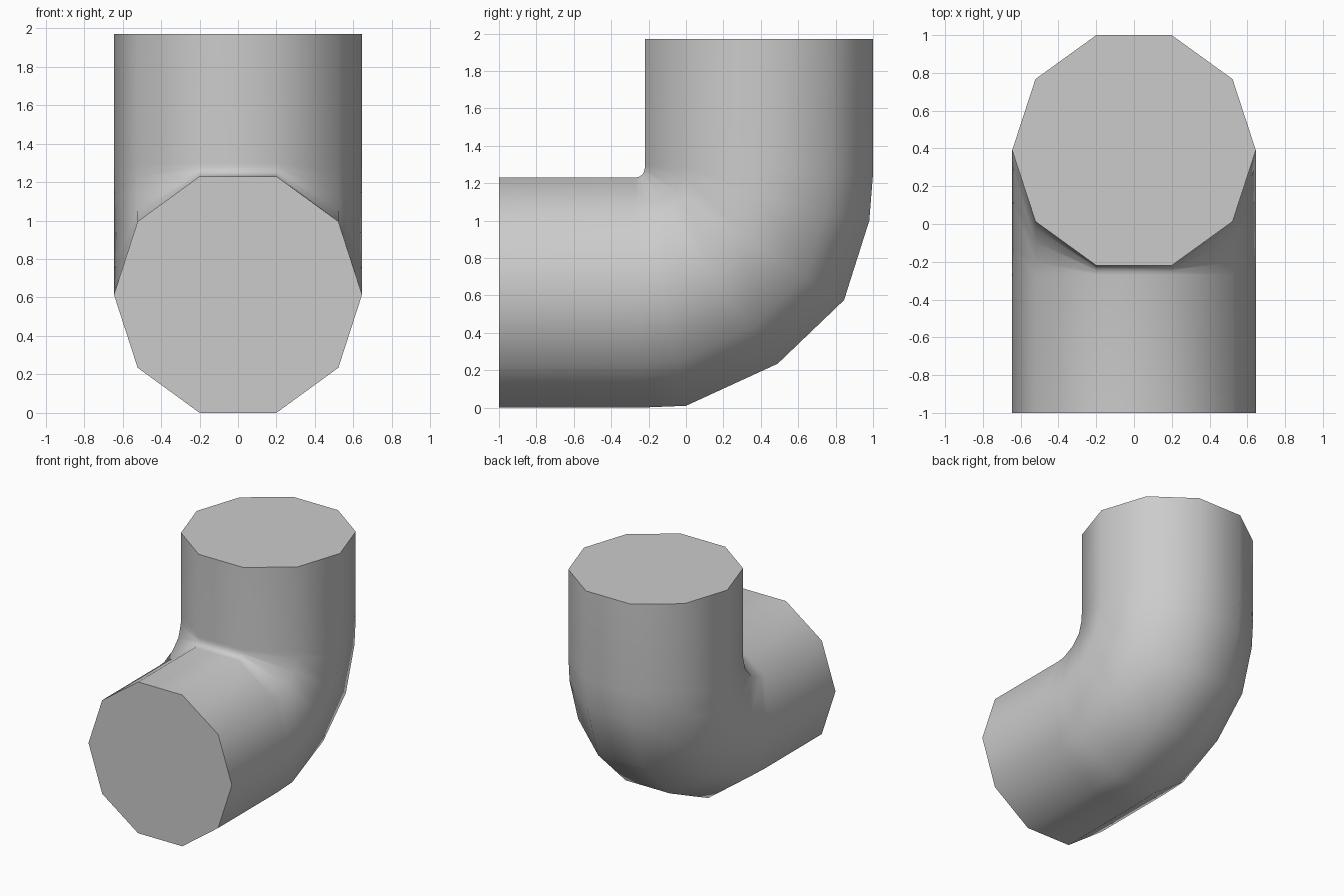
import bpy, bmesh, math
from mathutils import Vector

cube = bpy.data.objects.get("Cube")
if cube:
    bpy.data.objects.remove(cube, do_unlink=True)

SIDES = 10
RADIUS = 0.645

# Plain grey material
grey = bpy.data.materials.new("plain grey")
grey.use_nodes = True
colour = (0.6, 0.6, 0.6, 1)
grey.diffuse_color = colour
grey.node_tree.nodes["Principled BSDF"].inputs["Base Color"].default_value = colour

# Each section of the elbow: inner point and outer point as (y, z)
sections = [
    ((-1.00, 1.23), (-1.00, 0.00)),
    ((-0.27, 1.23), (-0.25, 0.00)),
    ((-0.25, 1.235), (0.00, 0.01)),
    ((-0.235, 1.245), (0.49, 0.235)),
    ((-0.225, 1.26), (0.845, 0.575)),
    ((-0.22, 1.28), (0.98, 1.00)),
    ((-0.22, 1.30), (1.00, 1.25)),
    ((-0.22, 1.97), (1.00, 1.97)),
]


def add_ring(bm, inner, outer):
    """Ten-sided section spanning the inner and outer edge of the bend."""
    inner, outer = Vector((0, *inner)), Vector((0, *outer))
    flat = math.cos(math.pi / SIDES)
    ring = []
    for i in range(SIDES):
        a = math.tau * i / SIDES
        co = inner.lerp(outer, 0.5 - 0.5 * math.sin(a) / flat)
        co.x = RADIUS * math.cos(a)
        ring.append(bm.verts.new(co))
    return ring


# Pipe elbow with closed ends
bm = bmesh.new()
rings = [add_ring(bm, *s) for s in sections]
for a, b in zip(rings, rings[1:]):
    for i in range(SIDES):
        j = (i + 1) % SIDES
        bm.faces.new((a[i], a[j], b[j], b[i]))
bm.faces.new(rings[0])
bm.faces.new(rings[-1])
bmesh.ops.recalc_face_normals(bm, faces=bm.faces)

mesh = bpy.data.meshes.new("pipe_elbow")
bm.to_mesh(mesh)
bm.free()
mesh.materials.append(grey)
elbow = bpy.data.objects.new("pipe_elbow", mesh)
bpy.context.collection.objects.link(elbow)

# Smooth round the pipe, sharp at the end caps
bpy.ops.object.select_all(action="DESELECT")
elbow.select_set(True)
bpy.context.view_layer.objects.active = elbow
bpy.ops.object.shade_smooth_by_angle(angle=math.radians(60))
